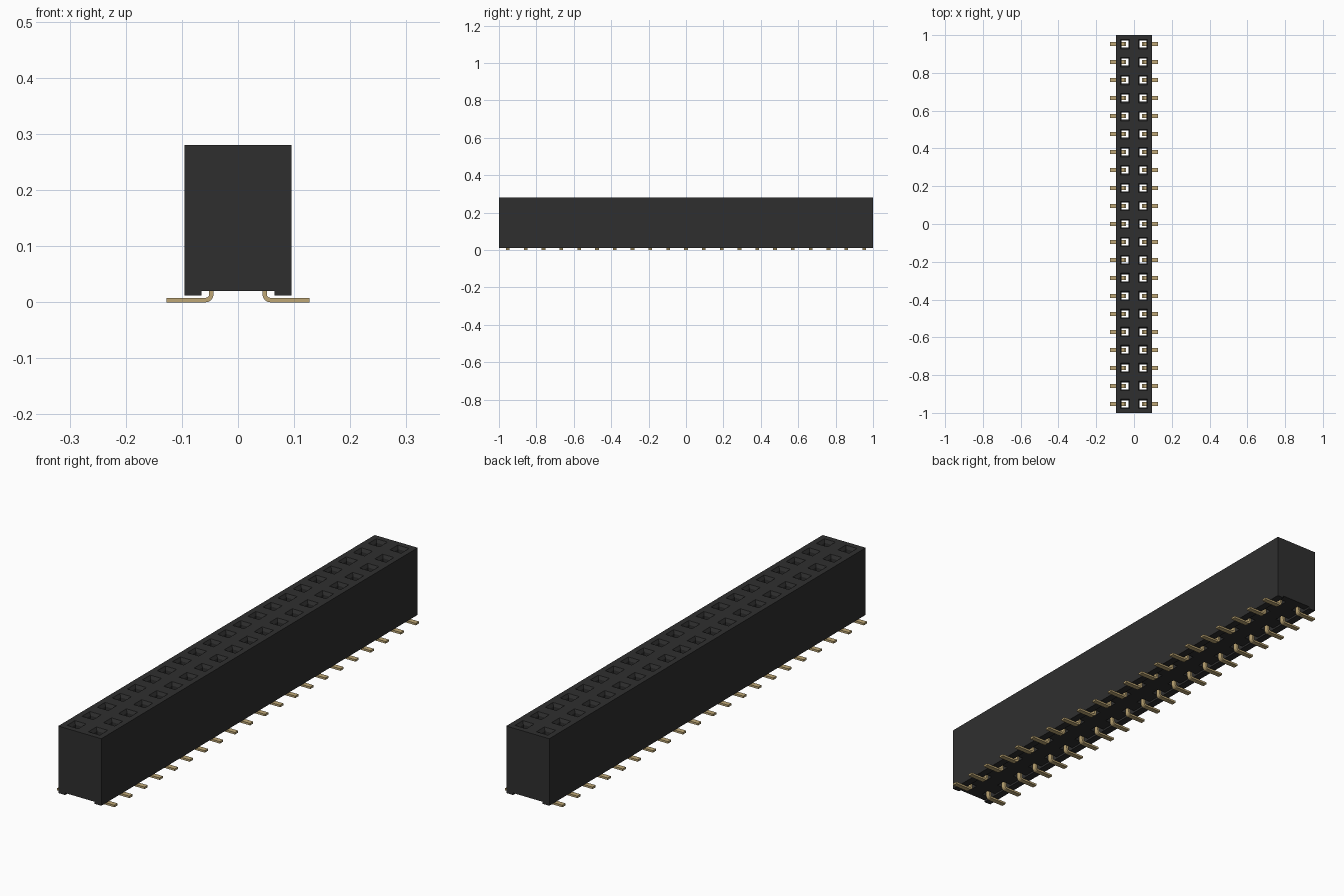
import bpy
import bmesh
from math import sin, cos, pi

if "Cube" in bpy.data.objects:
    bpy.data.objects.remove(bpy.data.objects["Cube"], do_unlink=True)

ROWS = 21
PITCH = 2 / ROWS
HALF = PITCH / 2
TOP, BASE = 0.28, 0.02


def material(name, colour):
    mat = bpy.data.materials.new(name)
    mat.use_nodes = True
    mat.diffuse_color = colour
    mat.node_tree.nodes["Principled BSDF"].inputs["Base Color"].default_value = colour
    return mat


black = material("black plastic", (0.028, 0.028, 0.028, 1))
gold = material("gold metal", (0.52, 0.39, 0.18, 1))


def make_object(name, bm, mat):
    bmesh.ops.remove_doubles(bm, verts=bm.verts, dist=1e-5)
    bmesh.ops.recalc_face_normals(bm, faces=bm.faces)
    mesh = bpy.data.meshes.new(name)
    bm.to_mesh(mesh)
    bm.free()
    mesh.materials.append(mat)
    obj = bpy.data.objects.new(name, mesh)
    bpy.context.collection.objects.link(obj)
    return obj


def square(bm, x, y, half, z):
    corners = ((-1, -1), (1, -1), (1, 1), (-1, 1))
    return [bm.verts.new((x + sx * half, y + sy * half, z)) for sx, sy in corners]


def bridge(bm, a, b, sides=range(4)):
    for i in sides:
        j = (i + 1) % 4
        bm.faces.new((a[i], a[j], b[j], b[i]))


centres = [(side * HALF, (row - (ROWS - 1) / 2) * PITCH)
           for row in range(ROWS) for side in (-1, 1)]

# Housing: one chamfered through-socket per cell, outer walls only on the rim
bm = bmesh.new()
for x, y in centres:
    rings = [square(bm, x, y, half, z) for half, z in (
        (HALF, TOP), (0.025, TOP), (0.018, TOP - 0.012), (0.018, BASE), (HALF, BASE))]
    for a, b in zip(rings, rings[1:]):
        bridge(bm, a, b)
    walls = [1 if x > 0 else 3]
    if y < HALF - 1 + 0.01:
        walls.append(0)
    if y > 1 - HALF - 0.01:
        walls.append(2)
    bridge(bm, rings[0], rings[-1], walls)
make_object("housing", bm, black)

# Standoff rails under both long edges
for side, name in ((-1, "right_rail"), (1, "left_rail")):
    bm = bmesh.new()
    bmesh.ops.create_cube(bm, size=1)
    for v in bm.verts:
        v.co.x = side * (PITCH - 0.015 + v.co.x * 0.03)
        v.co.y *= 2
        v.co.z = 0.012 if v.co.z < 0 else BASE
    make_object(name, bm, black)

# Contact outline in the xz plane: foot, rounded bend, upright blade
THICK, INNER = 0.008, 0.006
STEM = HALF - THICK / 2
PIVOT_X, PIVOT_Z = STEM + THICK + INNER, THICK + INNER


def arc(radius):
    angles = [pi * 1.5 - pi / 2 * i / 4 for i in range(5)]
    return [(PIVOT_X + radius * cos(a), PIVOT_Z + radius * sin(a)) for a in angles]


outline = [(0.127, 0)] + arc(INNER + THICK)
outline += [(STEM, 0.25), (STEM + THICK, 0.25)]
outline += arc(INNER)[::-1] + [(0.127, THICK)]

bm = bmesh.new()
for x, y in centres:
    side = 1 if x > 0 else -1
    front, back = ([bm.verts.new((side * px, y + w, pz)) for px, pz in outline]
                   for w in (-0.01, 0.01))
    bm.faces.new(front)
    bm.faces.new(back[::-1])
    for i in range(len(outline)):
        j = (i + 1) % len(outline)
        bm.faces.new((front[i], front[j], back[j], back[i]))
make_object("contacts", bm, gold)
